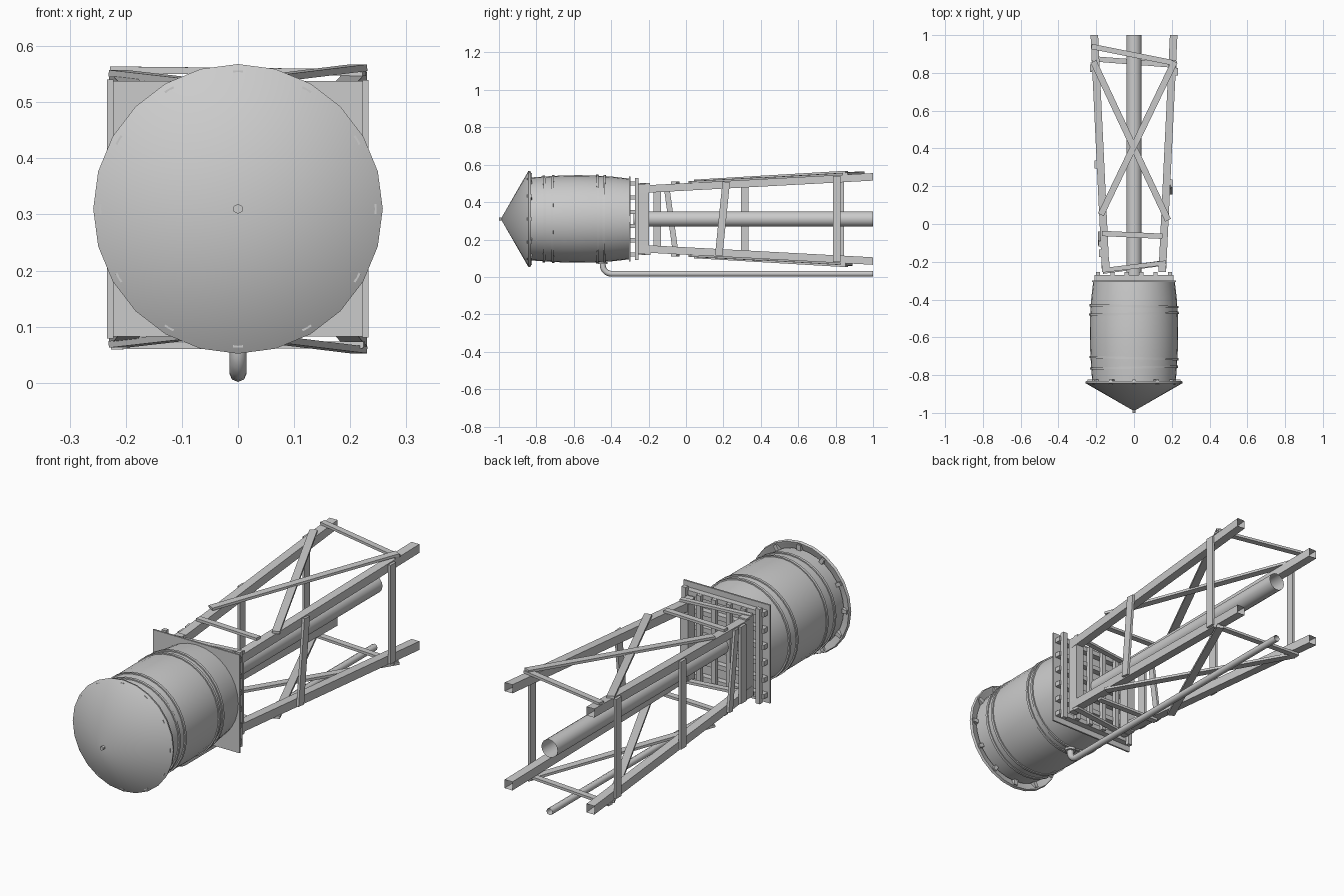
import bpy, bmesh, math
from mathutils import Vector, Matrix

if "Cube" in bpy.data.objects:
    bpy.data.objects.remove(bpy.data.objects["Cube"])

AX = 0.31  # height of the tower axis


def finish(name, bm, smooth=None):
    bmesh.ops.recalc_face_normals(bm, faces=bm.faces)
    me = bpy.data.meshes.new(name)
    bm.to_mesh(me)
    bm.free()
    ob = bpy.data.objects.new(name, me)
    bpy.context.collection.objects.link(ob)
    if smooth:
        bpy.ops.object.select_all(action='DESELECT')
        ob.select_set(True)
        bpy.context.view_layer.objects.active = ob
        bpy.ops.object.shade_smooth_by_angle(angle=math.radians(smooth))
    return ob


def revolve(name, prof, n, smooth=35, closed=False):
    """Spin (radius, y) points round the tower axis."""
    bm = bmesh.new()
    rings = []
    for r, y in prof:
        if r == 0:
            rings.append([bm.verts.new((0, y, AX))] * n)
        else:
            rings.append([bm.verts.new((r * math.sin(2 * math.pi * i / n), y,
                                        AX + r * math.cos(2 * math.pi * i / n))) for i in range(n)])
    pairs = list(zip(rings, rings[1:]))
    if closed:
        pairs.append((rings[-1], rings[0]))
    for a, b in pairs:
        for i in range(n):
            j = (i + 1) % n
            bm.faces.new(list(dict.fromkeys([a[i], a[j], b[j], b[i]])))
    return finish(name, bm, smooth)


def box(name, c, s, rot=None):
    bm = bmesh.new()
    bmesh.ops.create_cube(bm, size=1)
    bmesh.ops.scale(bm, vec=s, verts=bm.verts)
    ob = finish(name, bm)
    ob.matrix_world = Matrix.Translation(c) @ (rot.to_4x4() if rot else Matrix())
    return ob


def bar(name, p, q, width, thick, normal):
    """Flat board from p to q whose broad face points along normal."""
    p, q = Vector(p), Vector(q)
    d = (q - p).normalized()
    side = Vector(normal).cross(d).normalized()
    rot = Matrix((side, d, side.cross(d))).transposed()
    return box(name, (p + q) / 2, (width, (q - p).length, thick), rot)


def pipe(name, pts, r, res=3):
    cu = bpy.data.curves.new(name, 'CURVE')
    cu.dimensions = '3D'
    cu.bevel_depth = r
    cu.bevel_resolution = res
    sp = cu.splines.new('POLY')
    sp.points.add(len(pts) - 1)
    for pt, co in zip(sp.points, pts):
        pt.co = (*co, 1)
    sp.use_smooth = True
    ob = bpy.data.objects.new(name, cu)
    bpy.context.collection.objects.link(ob)
    return ob


# leg centre-line offsets from the axis at a given y
def leg_x(y):
    return 0.15 + (y + 0.25) * 0.048


def leg_z(y):
    return 0.158 + (y + 0.25) * 0.0536


# conical roof with thin rim, plus tip knob
revolve("roof", [(0, -0.99), (0.258, -0.842), (0.254, -0.83), (0.245, -0.832), (0, -0.965)], 24)
revolve("roof_knob", [(0, -1.0), (0.009, -1.0), (0.009, -0.97)], 6)

# bulging tank
revolve("tank", [(0, -0.84), (0.221, -0.84), (0.228, -0.74), (0.233, -0.65), (0.234, -0.57),
                 (0.232, -0.48), (0.226, -0.39), (0.216, -0.305), (0, -0.305)], 32)

# hoops, slightly tilted so that they sink in and out of the staves
for k, (y, r, tilt) in enumerate([(-0.76, .229, 1.2), (-0.71, .232, -1.5), (-0.475, .234, 1.4), (-0.435, .232, -1.2)]):
    hoop = revolve("tank_hoop_%d" % k, [(r - .006, -.006), (r + .003, -.006), (r + .003, .006), (r - .006, .006)],
                   32, closed=True)
    hoop.matrix_world = (Matrix.Translation((0, y, AX)) @ Matrix.Rotation(math.radians(tilt), 4, 'Z')
                         @ Matrix.Translation((0, 0, -AX)))

# rafter ends under the eave
for k in range(12):
    a = k * math.pi / 6
    box("rafter_end_%d" % k, (0.232 * math.sin(a), -0.837, AX + 0.232 * math.cos(a)),
        (0.018, 0.026, 0.03), Matrix.Rotation(a, 3, 'Y'))

# platform deck, joists, cross beams and main girders
box("deck", (0, -0.302, AX), (0.445, 0.008, 0.455))
for k in range(6):
    t = -0.19 + k * 0.076
    box("joist_%d" % k, (0, -0.285, AX + t), (0.42, 0.03, 0.022))
    box("cross_beam_%d" % k, (t, -0.263, AX), (0.022, 0.02, 0.40 if 0 < k < 5 else 0.44))
for s, side in ((-1, "left"), (1, "right")):
    box("girder_" + side, (s * 0.15, -0.226, AX), (0.04, 0.054, 0.375))

# four splayed hollow legs with open feet
for sx in (-1, 1):
    for sz in (-1, 1):
        bm = bmesh.new()
        rings = [[bm.verts.new((sx * leg_x(y) + a * .02, y, AX + sz * leg_z(y) + b * .02))
                  for a, b in ((-1, -1), (1, -1), (1, 1), (-1, 1))] for y in (-0.245, 1.0)]
        for i in range(4):
            j = (i + 1) % 4
            bm.faces.new((rings[0][i], rings[0][j], rings[1][j], rings[1][i]))
        bm.faces.new(rings[0])
        finish("leg_%s_%s" % ("left" if sx < 0 else "right", "upper" if sz > 0 else "lower"), bm)


# boards nailed to the upper and lower faces
def face_board(name, sz, x0, y0, x1, y1, width=0.028, lift0=0.006, lift1=0.006):
    pts = [(x, y, AX + sz * (leg_z(y) + 0.02 + l)) for x, y, l in ((x0, y0, lift0), (x1, y1, lift1))]
    bar(name, *pts, width, 0.012, (0, 0, 1))


for sz, side in ((1, "upper"), (-1, "lower")):
    face_board(side + "_brace_a", sz, 0.18, 0.02, -0.215, 0.86, 0.034, 0.004, 0.004)
    face_board(side + "_brace_b", sz, -0.175, 0.05, 0.215, 0.86, 0.034, 0.010, 0.014)
face_board("upper_foot_tie", 1, -0.225, 0.94, 0.225, 0.85)
face_board("lower_foot_tie", -1, -0.225, 0.875, 0.225, 0.84)
face_board("upper_head_tie", 1, -0.17, -0.05, 0.15, -0.065)
face_board("lower_head_tie", -1, -0.165, -0.25, 0.17, -0.205)
face_board("lower_middle_tie", -1, -0.17, -0.05, 0.15, -0.065)
face_board("upper_girder_tie", 1, -0.165, -0.245, 0.17, -0.205, 0.024)


# upright boards on the left and right faces
def side_board(name, sx, y0, y1, width=0.04):
    p, q = [(sx * (leg_x(y) + 0.026), y, AX + s * (leg_z(y) + 0.015)) for y, s in ((y0, -1), (y1, 1))]
    bar(name, p, q, width, 0.012, (1, 0, 0))


side_board("right_foot_strut", 1, 0.805, 0.805)
side_board("right_middle_strut", 1, 0.175, 0.215)
side_board("left_foot_strut", -1, 0.825, 0.825)
side_board("left_middle_strut", -1, 0.315, 0.315)
side_board("left_slanted_strut", -1, -0.055, -0.105, 0.03)
side_board("left_head_strut", -1, -0.155, -0.155)

# central riser and outside feed pipe with bend and collar
pipe("riser_pipe", [(0, -0.28, AX), (0, 1.0, AX)], 0.041, 6)
R = 0.045
bend = [(0, -0.40 - R * math.sin(a), 0.017 + R * (1 - math.cos(a)))
        for a in (i * math.pi / 10 for i in range(6))]
pipe("feed_pipe", [(0, 1.0, 0.017)] + bend + [(0, -0.445, 0.10)], 0.0155, 2)
bm = bmesh.new()
bmesh.ops.create_cone(bm, cap_ends=True, segments=12, radius1=0.025, radius2=0.025, depth=0.012)
bmesh.ops.translate(bm, vec=(0, -0.445, 0.074), verts=bm.verts)
finish("feed_collar", bm, 35)
